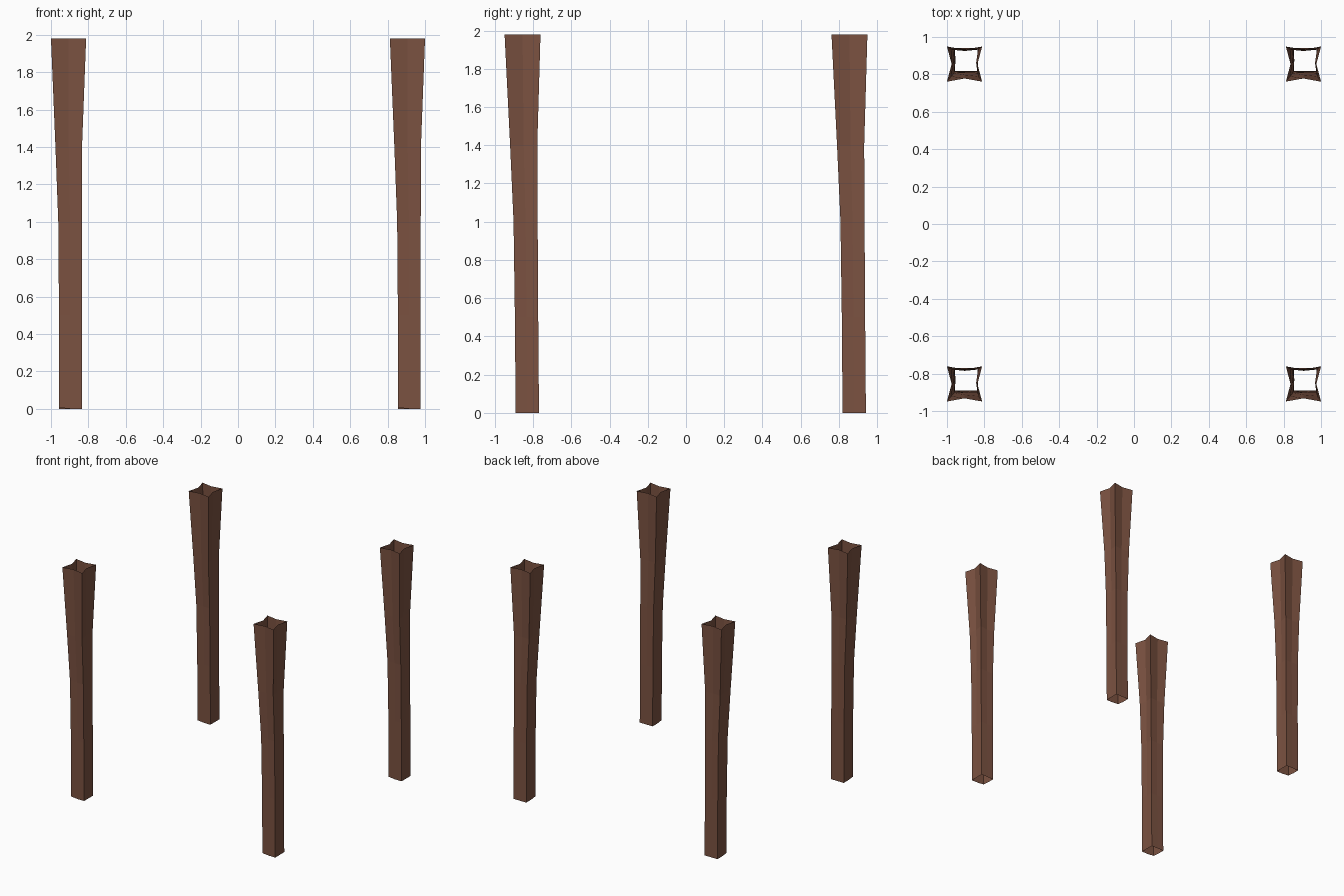
import bpy, bmesh

if "Cube" in bpy.data.objects:
    bpy.data.objects.remove(bpy.data.objects["Cube"])

wood = bpy.data.materials.new("brown wood")
wood.diffuse_color = (0.2, 0.085, 0.053, 1)
wood.use_nodes = True
wood.node_tree.nodes["Principled BSDF"].inputs["Base Color"].default_value = wood.diffuse_color

# Leg rings: height, centre x, centre y, half width, side dip in x, side dip in y
RINGS = [
    (0.00, 0.010, 0.025, 0.061, 0.000, 0.000),
    (0.50, 0.010, 0.021, 0.061, 0.002, 0.001),
    (1.00, 0.008, 0.016, 0.063, 0.005, 0.003),
    (1.40, 0.001, 0.006, 0.071, 0.010, 0.007),
    (1.98, 0.000, 0.000, 0.094, 0.025, 0.017),
]


def leg_mesh():
    """Open, flared tube with a square section whose sides fold inwards."""
    bm = bmesh.new()
    loops = []
    for z, cx, cy, h, dx, dy in RINGS:
        section = [(-h, -h), (0, -h + dy), (h, -h), (h - dx, 0),
                   (h, h), (0, h - dy), (-h, h), (-h + dx, 0)]
        loops.append([bm.verts.new((cx + x, cy + y, z)) for x, y in section])
    for low, high in zip(loops, loops[1:]):
        for i in range(8):
            j = (i + 1) % 8
            bm.faces.new((low[i], low[j], high[j], high[i]))
    # slightly uneven foot
    loops[0][0].co.z = 0.006
    me = bpy.data.meshes.new("leg")
    bm.to_mesh(me)
    bm.free()
    me.materials.append(wood)
    return me


# Four identical legs
mesh = leg_mesh()
for depth, y in (("front", -0.855), ("back", 0.855)):
    for side, x in (("left", -0.906), ("right", 0.906)):
        leg = bpy.data.objects.new(f"{depth}_{side}_leg", mesh)
        leg.location = (x, y, 0)
        bpy.context.collection.objects.link(leg)
